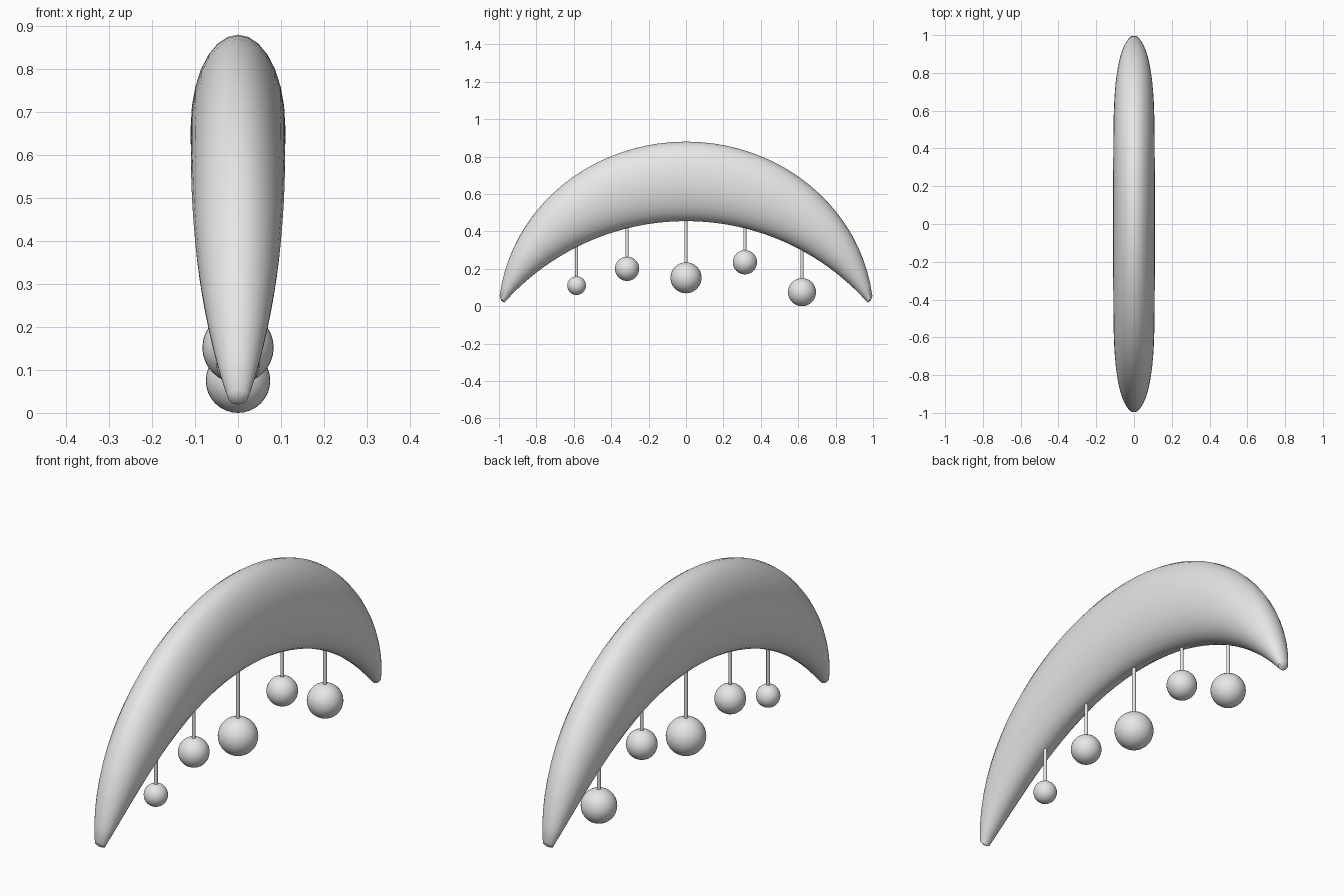
import bpy, bmesh, math
from mathutils import Vector

cube = bpy.data.objects.get("Cube")
if cube:
    bpy.data.objects.remove(cube, do_unlink=True)

GREY = (0.8, 0.8, 0.8, 1)
mat = bpy.data.materials.new("light grey")
mat.use_nodes = True
mat.diffuse_color = GREY
mat.node_tree.nodes["Principled BSDF"].inputs["Base Color"].default_value = GREY


def finish(obj, name):
    obj.name = name
    obj.data.materials.clear()
    obj.data.materials.append(mat)
    bpy.ops.object.select_all(action="DESELECT")
    obj.select_set(True)
    bpy.context.view_layer.objects.active = obj
    bpy.ops.object.shade_smooth_by_angle(angle=math.radians(50))


# Crescent: elliptical sections spanning an outer and an inner arc
RINGS, SIDES = 40, 28
OUTER_END, INNER_END = math.radians(83), math.radians(48.3)


def section(u):
    a, b = u * OUTER_END, u * INNER_END
    outer = Vector((0, 1.004 * math.sin(a), -0.06 + 0.94 * math.cos(a)))
    inner = Vector((0, 1.3 * math.sin(b), -0.845 + 1.3 * math.cos(b)))
    centre = (outer + inner) / 2
    width = 0.11 * (1 - abs(centre.y) ** 6) ** 0.65
    return centre, (outer - inner) / 2, Vector((width, 0, 0))


bm = bmesh.new()
rings = []
for i in range(RINGS + 1):
    centre, up, side = section(2 * i / RINGS - 1)
    ring = []
    for j in range(SIDES):
        t = math.tau * j / SIDES
        ring.append(bm.verts.new(centre + up * math.cos(t) + side * math.sin(t)))
    rings.append(ring)
for r0, r1 in zip(rings, rings[1:]):
    for j in range(SIDES):
        k = (j + 1) % SIDES
        bm.faces.new((r0[j], r0[k], r1[k], r1[j]))

# Small domed tips
for ring, sign in ((rings[0], -1), (rings[-1], 1)):
    centre = section(sign)[0]
    tip = bm.verts.new(centre + Vector((0, sign * 0.004, -0.008)))
    for j in range(SIDES):
        bm.faces.new((ring[j], ring[(j + 1) % SIDES], tip))
bmesh.ops.recalc_face_normals(bm, faces=bm.faces)
mesh = bpy.data.meshes.new("crescent")
bm.to_mesh(mesh)
bm.free()
crescent = bpy.data.objects.new("crescent", mesh)
bpy.context.collection.objects.link(crescent)
finish(crescent, "crescent")

# Hanging balls on thin rods: y, ball height, ball radius
pendants = [(-0.585, 0.11, 0.05), (-0.315, 0.2, 0.065), (0, 0.152, 0.083),
            (0.315, 0.235, 0.065), (0.62, 0.075, 0.075)]
for n, (y, z, r) in enumerate(pendants, 1):
    bpy.ops.mesh.primitive_uv_sphere_add(segments=32, ring_count=16, radius=r,
                                         location=(0, y, z))
    finish(bpy.context.object, f"ball_{n}")
    top = -0.845 + math.sqrt(1.3 ** 2 - y * y) + 0.03
    bpy.ops.mesh.primitive_cylinder_add(vertices=12, radius=0.008, depth=top - z,
                                        location=(0, y, (top + z) / 2))
    finish(bpy.context.object, f"rod_{n}")
